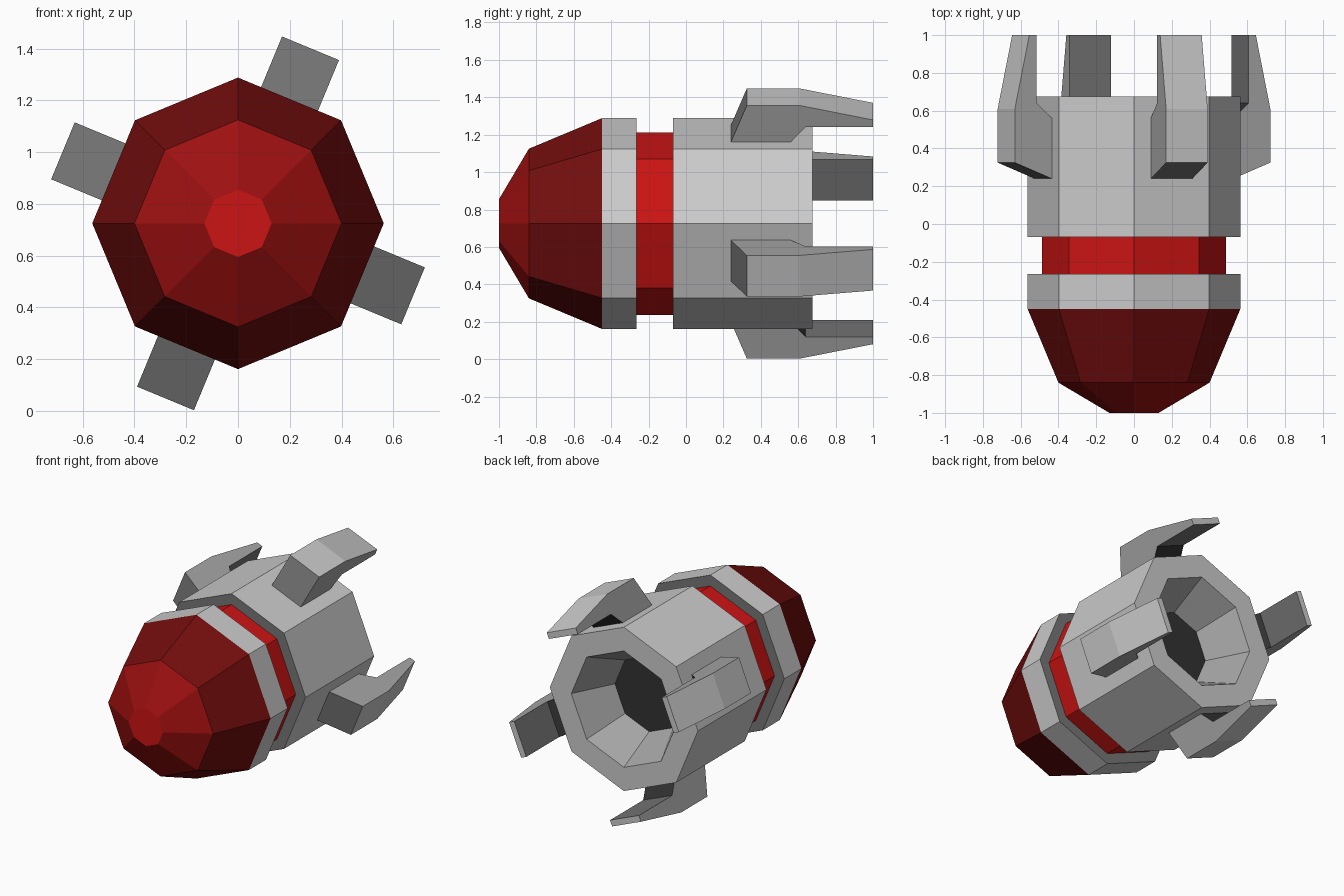
import bpy, bmesh
from math import cos, sin, pi, radians

if "Cube" in bpy.data.objects:
    bpy.data.objects.remove(bpy.data.objects["Cube"])

AXIS_Z = 0.725
SIDES = 8


def paint(name, r, g, b):
    mat = bpy.data.materials.new(name)
    mat.diffuse_color = (r, g, b, 1)
    mat.use_nodes = True
    mat.node_tree.nodes["Principled BSDF"].inputs["Base Color"].default_value = mat.diffuse_color
    return mat


RED = paint("red", 0.6, 0.0065, 0.0065)
MID_RED = paint("mid_red", 0.34, 0.005, 0.005)
DARK_RED = paint("dark_red", 0.17, 0.004, 0.004)
GREY = paint("grey", 0.604, 0.604, 0.604)
SOFT_GREY = paint("soft_grey", 0.38, 0.38, 0.38)
DEEP_GREY = paint("deep_grey", 0.18, 0.18, 0.18)
BLACK = paint("near_black", 0.032, 0.032, 0.032)


def finish(name, bm, painted):
    """Make the object; painted pairs each face with its material."""
    mats = []
    for face, mat in painted:
        if mat not in mats:
            mats.append(mat)
        face.material_index = mats.index(mat)
    mesh = bpy.data.meshes.new(name)
    bm.to_mesh(mesh)
    bm.free()
    for mat in mats:
        mesh.materials.append(mat)
    obj = bpy.data.objects.new(name, mesh)
    bpy.context.collection.objects.link(obj)
    return obj


def lathe(name, profile, mats, cap_start=None, cap_end=None):
    """Octagonal shell around the y axis from (radius, y) points."""
    bm = bmesh.new()
    painted = []
    rings = [[bm.verts.new((r * cos(2 * pi * k / SIDES), y,
                            AXIS_Z + r * sin(2 * pi * k / SIDES)))
              for k in range(SIDES)] for r, y in profile]
    for a, b, mat in zip(rings, rings[1:], mats):
        for k in range(SIDES):
            n = (k + 1) % SIDES
            painted.append((bm.faces.new((a[k], b[k], b[n], a[n])), mat))
    if cap_start:
        painted.append((bm.faces.new(rings[0]), cap_start))
    if cap_end:
        painted.append((bm.faces.new(rings[-1][::-1]), cap_end))
    return finish(name, bm, painted)


def fin(name, angle):
    """Bent fin standing on one side of the body, pointing backwards."""
    side = [(0.24, 0.52), (0.325, 0.732), (0.61, 0.732),
            (1.0, 0.649), (1.0, 0.607), (0.64, 0.607), (0.56, 0.52)]
    mats = [DEEP_GREY, GREY, GREY, GREY, DEEP_GREY, BLACK, BLACK]
    half = 0.119
    c, s = cos(angle), sin(angle)
    bm = bmesh.new()
    loops = [[bm.verts.new((r * c - t * s, y, AXIS_Z + r * s + t * c))
              for y, r in side] for t in (-half, half)]
    painted = [(bm.faces.new(loop), SOFT_GREY) for loop in loops]
    for k, mat in enumerate(mats):
        n = (k + 1) % len(side)
        painted.append((bm.faces.new((loops[0][k], loops[1][k],
                                      loops[1][n], loops[0][n])), mat))
    bmesh.ops.recalc_face_normals(bm, faces=bm.faces)
    return finish(name, bm, painted)


# Red tapered nose, darkening towards the collar
lathe("nose", [(0.13, -1.0), (0.40, -0.84), (0.563, -0.45)],
      [MID_RED, DARK_RED], cap_start=RED)
# Grey collar behind the nose
lathe("collar", [(0.563, -0.45), (0.563, -0.265), (0.488, -0.265)],
      [GREY, DEEP_GREY])
# Recessed red band
lathe("band", [(0.488, -0.265), (0.488, -0.07)], [RED])
# Body with the tapered exhaust recess
lathe("body", [(0.488, -0.07), (0.563, -0.07), (0.563, 0.675),
               (0.40, 0.675), (0.26, 0.40)],
      [DEEP_GREY, GREY, GREY, SOFT_GREY], cap_end=BLACK)
# Four fins on alternate sides
for i in range(4):
    fin(f"fin_{i + 1}", radians(67.5 + 90 * i))
